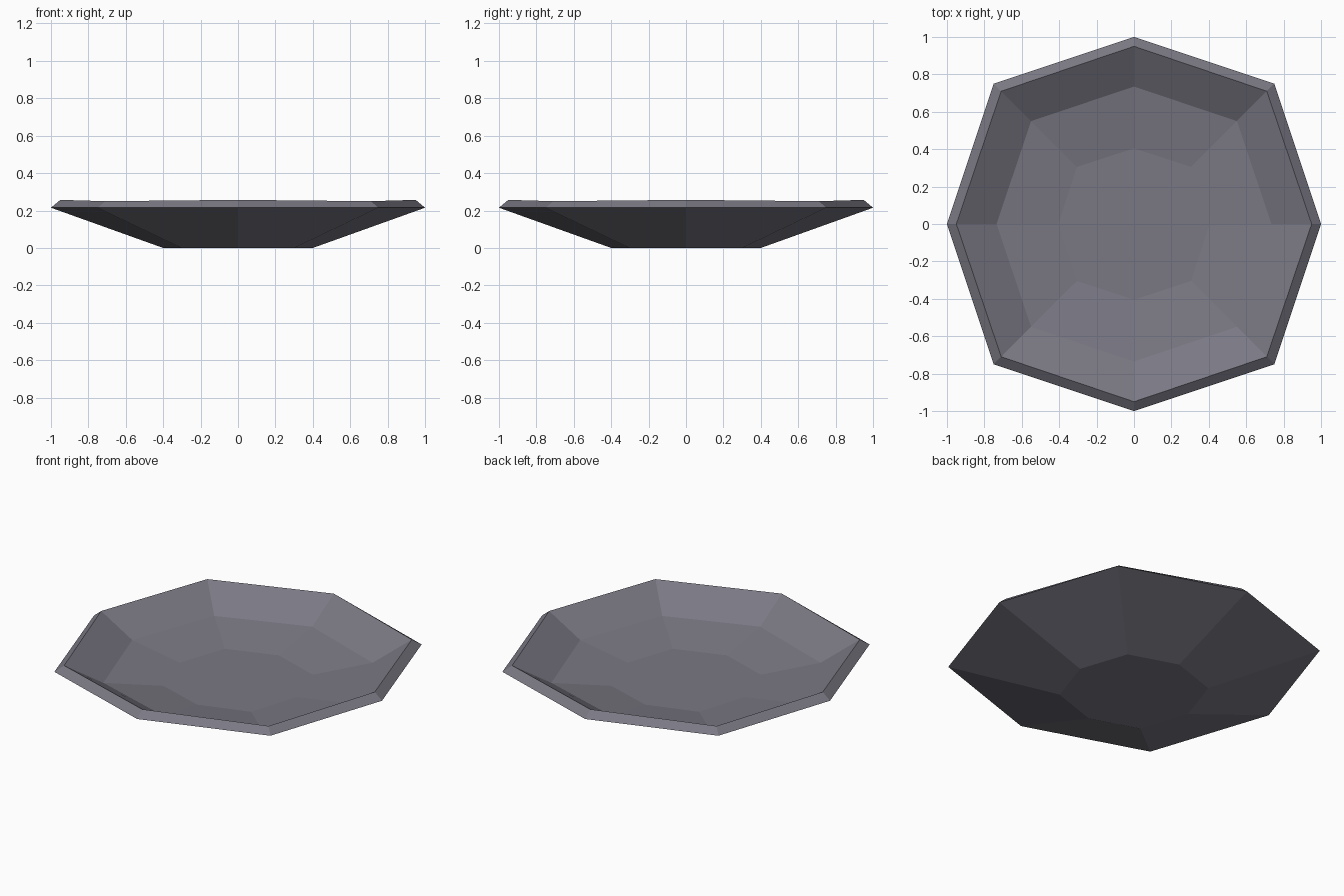
import bpy
import bmesh
import math

cube = bpy.data.objects.get("Cube")
if cube:
    bpy.data.objects.remove(cube, do_unlink=True)

# One flat grey material with a hint of violet
stone = bpy.data.materials.new("violet_grey")
stone.use_nodes = True
color = (0.195, 0.188, 0.227, 1.0)
stone.diffuse_color = color
bsdf = next(n for n in stone.node_tree.nodes if n.type == "BSDF_PRINCIPLED")
bsdf.inputs["Base Color"].default_value = color
bsdf.inputs["Roughness"].default_value = 0.9

# Profile rings from the underside, over the rim, down to the inner floor:
# (axis radius, axis height, diagonal x and y, diagonal height)
PROFILE = [
    (0.40, 0.0, 0.30, 0.0),        # foot
    (1.00, 0.215, 0.75, 0.215),    # outer rim edge
    (0.95, 0.257, 0.71, 0.25),     # raised lip
    (0.735, 0.132, 0.55, 0.123),   # foot of the inner wall
    (0.405, 0.078, 0.305, 0.076),  # inner floor
]
SIDES = 8


def add_ring(bm, axis_r, axis_z, diag, diag_z):
    """Octagon whose axis and diagonal corners have their own radius and height."""
    ring = []
    for i in range(SIDES):
        a = math.tau * i / SIDES
        r, z = (diag * math.sqrt(2), diag_z) if i % 2 else (axis_r, axis_z)
        ring.append(bm.verts.new((r * math.cos(a), r * math.sin(a), z)))
    return ring


# Dish body
bm = bmesh.new()
rings = [add_ring(bm, *p) for p in PROFILE]
for low, high in zip(rings, rings[1:]):
    for i in range(SIDES):
        j = (i + 1) % SIDES
        bm.faces.new((low[i], low[j], high[j], high[i]))

# Foot underside and inner floor
bm.faces.new(rings[0][::-1])
bm.faces.new(rings[-1])
bmesh.ops.recalc_face_normals(bm, faces=bm.faces)

mesh = bpy.data.meshes.new("dish")
bm.to_mesh(mesh)
bm.free()
mesh.materials.append(stone)
dish = bpy.data.objects.new("dish", mesh)
bpy.context.collection.objects.link(dish)
